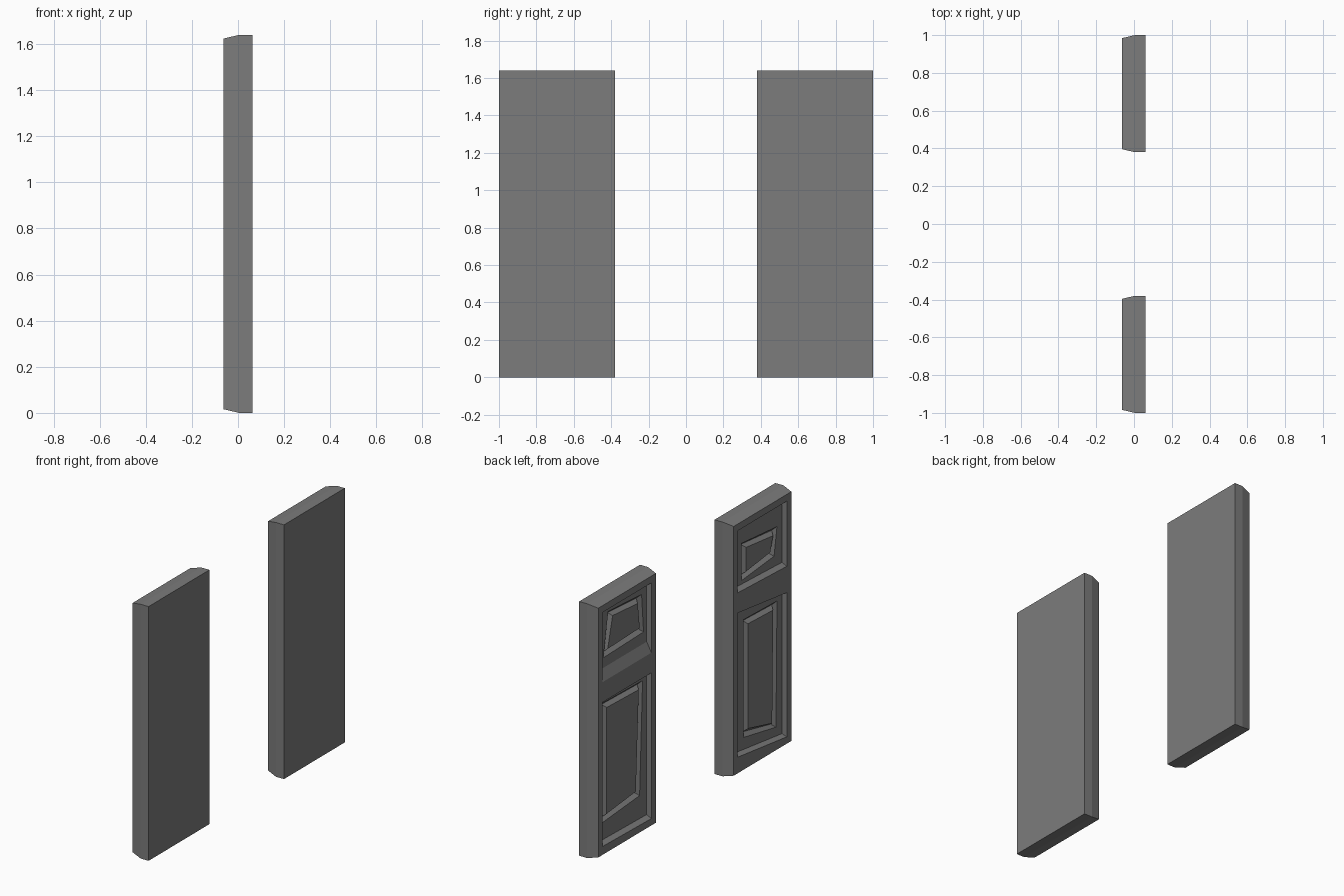
import bpy
import bmesh

cube = bpy.data.objects.get("Cube")
if cube:
    bpy.data.objects.remove(cube, do_unlink=True)

grey = bpy.data.materials.new("dark grey")
grey.use_nodes = True
colour = (0.2, 0.2, 0.2, 1)
grey.diffuse_color = colour
grey.node_tree.nodes["Principled BSDF"].inputs["Base Color"].default_value = colour

# Depths along x, from the flat back to the panelled face
BACK, SHOULDER, FACE = 0.062, 0.005, -0.063
LEDGE, GROOVE, FIELD = -0.033, -0.01, -0.035
HALF_WIDTH, HEIGHT, CHAMFER = 0.31, 1.64, 0.016


def rectangle(width, low, high):
    """Corners in order: top left, top right, bottom right, bottom left."""
    return [(width, high), (-width, high), (-width, low), (width, low)]


def inset(quad, amount, sill=0.0):
    """Move every corner inward; the sill raises the two lower corners more."""
    signs = [(-1, -1), (1, -1), (1, 1), (-1, 1)]
    return [(y + a * amount, z + b * amount + (sill if b > 0 else 0))
            for (y, z), (a, b) in zip(quad, signs)]


def add_loop(bm, x, quad):
    return [bm.verts.new((x, y, z)) for y, z in quad]


def bridge(bm, first, second):
    for i in range(4):
        j = (i + 1) % 4
        bm.faces.new((first[i], first[j], second[j], second[i]))


def add_rings(bm, rings):
    """Join successive four-sided loops and return them."""
    loops = [add_loop(bm, x, quad) for x, quad in rings]
    for first, second in zip(loops, loops[1:]):
        bridge(bm, first, second)
    return loops


def loop_edges(bm, loop):
    pairs = zip(loop, loop[1:] + loop[:1])
    return [bm.edges.get(p) or bm.edges.new(p) for p in pairs]


def make_door(name, centre_y, panels):
    bm = bmesh.new()
    # Slab with a chamfered panelled side
    slab = rectangle(HALF_WIDTH, 0, HEIGHT)
    body = add_rings(bm, [(BACK, slab), (SHOULDER, slab), (FACE, inset(slab, CHAMFER))])
    bm.faces.new(body[0])
    rims = loop_edges(bm, body[-1])

    # Crooked sunk panels, each with a groove around a raised field
    for heights, sill, hole in panels:
        sides = (0.253, -0.247, -0.247, 0.253)
        opening = list(zip(sides, heights))
        loops = add_rings(bm, [
            (FACE, opening),
            (LEDGE, inset(opening, 0.005, sill)),
            (LEDGE, hole),
            (GROOVE, inset(hole, 0.022)),
            (FIELD, inset(hole, 0.042)),
        ])
        bm.faces.new(loops[-1])
        rims += loop_edges(bm, loops[0])

    # Flat frame around the panels
    bmesh.ops.triangle_fill(bm, edges=rims, use_beauty=True)
    bmesh.ops.recalc_face_normals(bm, faces=bm.faces)
    mesh = bpy.data.meshes.new(name)
    bm.to_mesh(mesh)
    bm.free()
    mesh.materials.append(grey)
    door = bpy.data.objects.new(name, mesh)
    door.location.y = centre_y
    bpy.context.collection.objects.link(door)


# Each panel: opening heights, sill slope, groove outline
make_door("rear_door", 0.69, [
    ((1.58, 1.58, 1.13, 1.13), 0.06,
     [(0.15, 1.54), (-0.19, 1.52), (-0.21, 1.27), (0.2, 1.26)]),
    ((1.0, 1.0, 0.06, 0.07), 0.015,
     [(0.21, 0.97), (-0.2, 0.96), (-0.17, 0.23), (0.21, 0.2)]),
])
make_door("front_door", -0.69, [
    ((1.58, 1.58, 1.16, 1.18), 0.015,
     [(0.17, 1.46), (-0.19, 1.43), (-0.16, 1.25), (0.17, 1.22)]),
    ((1.05, 0.99, 0.06, 0.12), 0.01,
     [(0.15, 0.96), (-0.19, 0.95), (-0.18, 0.14), (0.15, 0.2)]),
])
